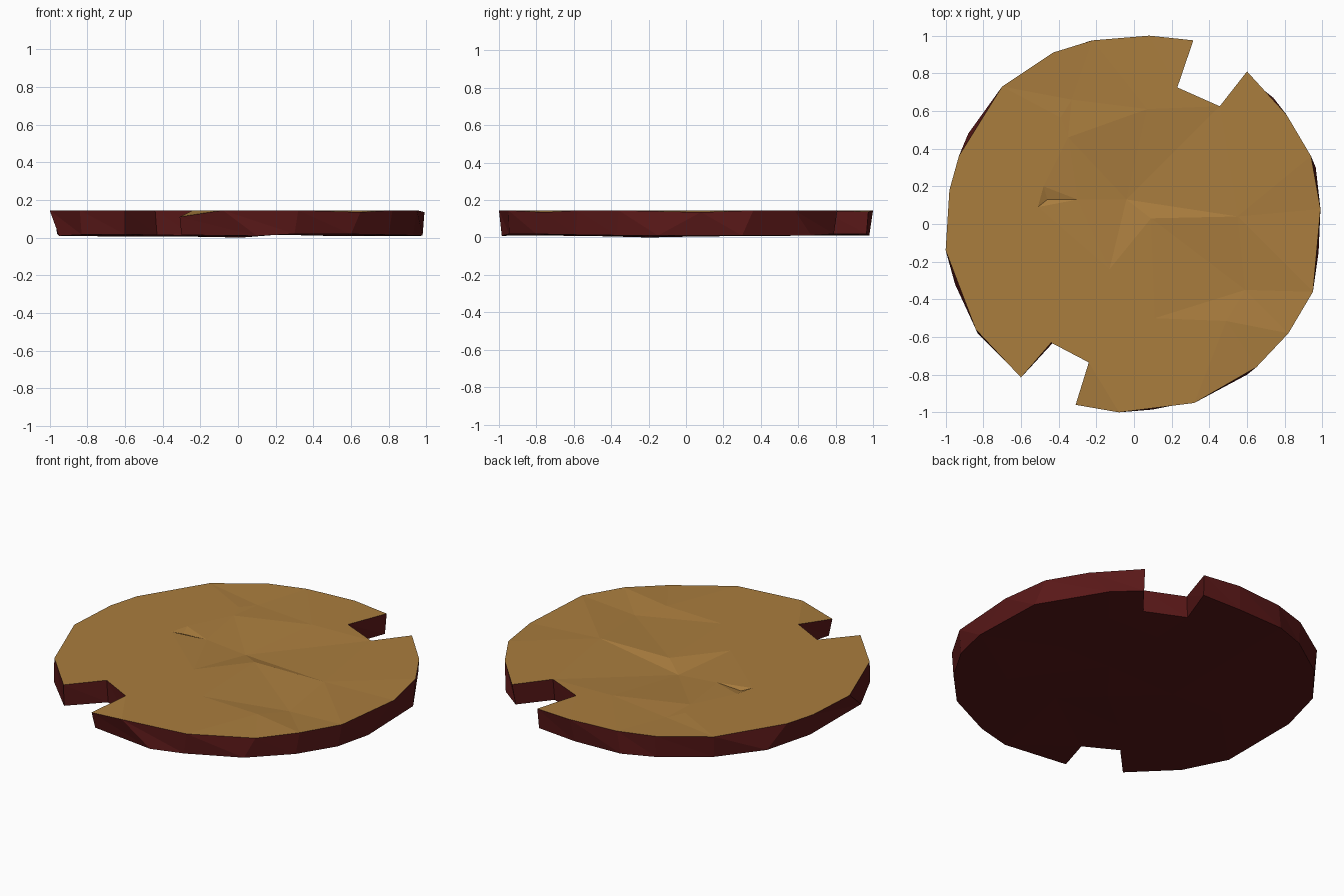
import bpy, bmesh, random
from mathutils import Vector
from mathutils.geometry import delaunay_2d_cdt

if "Cube" in bpy.data.objects:
    bpy.data.objects.remove(bpy.data.objects["Cube"])

random.seed(4)

# Rim of the disc with its two notches, counter-clockwise: upper and lower edge
top_rim = [(.99, .08), (.94, .36), (.81, .58), (.6, .81), (.455, .625), (.23, .725),
           (.315, .975), (.08, 1), (-.22, .975), (-.43, .91), (-.7, .73), (-.93, .36),
           (-.98, .18), (-1, -.14), (-.84, -.56), (-.6, -.815), (-.44, -.63),
           (-.24, -.735), (-.31, -.96), (-.08, -1), (.32, -.95), (.65, -.76),
           (.82, -.58), (.95, -.36)]
low_rim = [(.98, -.15), (.965, .3), (.74, .67), (.59, .79), (.45, .615), (.22, .72),
           (.31, .965), (.06, .98), (-.24, .97), (-.43, .9), (-.69, .72), (-.88, .48),
           (-.96, .18), (-.95, -.32), (-.83, -.58), (-.6, -.81), (-.43, -.63),
           (-.235, -.73), (-.3, -.94), (.1, -.985), (.3, -.945), (.6, -.8),
           (.8, -.59), (.93, -.37)]
H = .145
rim_z = {18: .11, 0: .135, 6: .138, 21: .135}

# Chipped relief of the upper face
relief = [(-.33, .66, .137), (-.39, .565, H), (-.35, .46, H), (-.48, .2, H),
          (-.46, .13, .13), (-.51, .09, H), (-.3, .13, .138), (-.04, .13, .115),
          (.09, .03, H), (.55, .04, H), (-.13, -.24, H), (.11, -.5, H),
          (.49, -.515, H), (.59, -.35, .125), (.07, .61, H), (.15, -.6, H)]
creases = [(7, 9), (8, 9), (7, 8), (7, 10), (8, 10), (11, 12), (11, 13), (12, 13), (4, 6), (6, 7)]

bm = bmesh.new()


def cap(rim, inner, links, flip, mat):
    """Fill a rim, with inner relief points, using flat triangles."""
    pts = rim + inner
    n = len(rim)
    edges = [(i, (i + 1) % n) for i in range(n)] + [(a + n, b + n) for a, b in links]
    co, _, faces, orig, _, _ = delaunay_2d_cdt([Vector(p[:2]) for p in pts], edges, [], 1, 1e-5)
    verts = [bm.verts.new(p) for p in pts]
    for f in faces:
        ring = [verts[orig[i][0]] for i in f]
        face = bm.faces.new(ring[::-1] if flip else ring)
        face.material_index = mat
    return verts[:n]


top = cap([(x, y, rim_z.get(i, H)) for i, (x, y) in enumerate(top_rim)], relief, creases, False, 0)

# Slightly uneven underside
under = [(x * .35, y * .35, random.uniform(.004, .018))
         for x in (-1.7, -.7, .6, 1.6) for y in (-1.2, .1, 1.3)] + [(.02, -.2, 0)]
low = cap([(x, y, random.uniform(.008, .02)) for x, y in low_rim], under, [], True, 1)

# Side wall
n = len(top)
for i in range(n):
    j = (i + 1) % n
    for tri in ((top[i], low[i], low[j]), (top[i], low[j], top[j])):
        bm.faces.new(tri).material_index = 1
bmesh.ops.recalc_face_normals(bm, faces=bm.faces[:])

mesh = bpy.data.meshes.new("notched_disc")
bm.to_mesh(mesh)
bm.free()
for name, col in (("tan_face", (.40, .205, .048, 1)), ("dark_red_side", (.10, .009, .009, 1))):
    m = bpy.data.materials.new(name)
    m.diffuse_color = col
    m.use_nodes = True
    m.node_tree.nodes["Principled BSDF"].inputs["Base Color"].default_value = m.diffuse_color
    mesh.materials.append(m)
bpy.context.collection.objects.link(bpy.data.objects.new("notched_disc", mesh))
